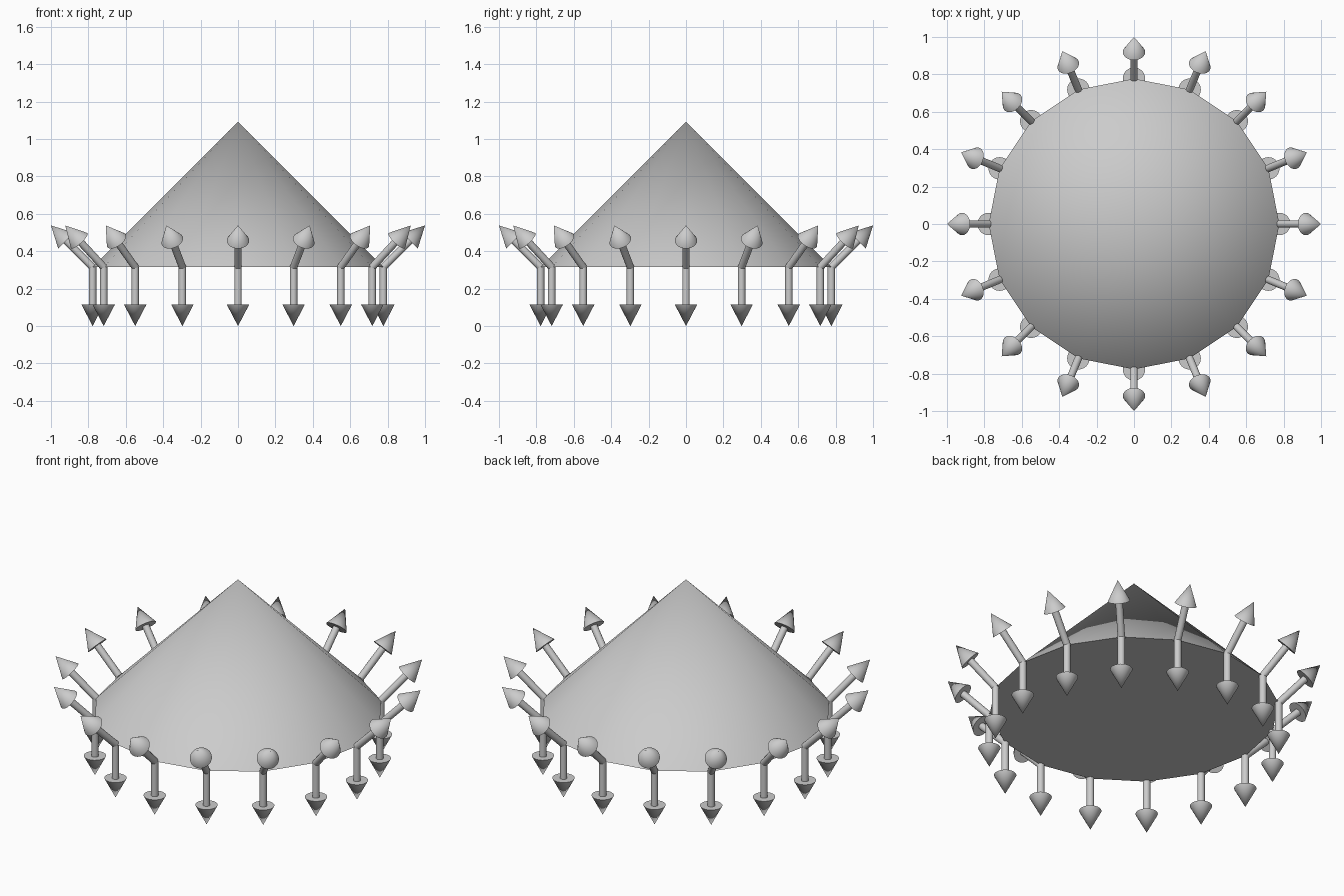
import bpy
from math import radians, sin, cos, pi
from mathutils import Vector

if "Cube" in bpy.data.objects:
    bpy.data.objects.remove(bpy.data.objects["Cube"])

SIDES = 16
LENGTH = 0.315                        # arrow length = height of the rim
RIM = 1 - LENGTH * cos(pi / 4)        # cone radius
HEAD, HEAD_R, SHAFT_R = 0.115, 0.06, 0.02


def smooth(obj):
    bpy.ops.object.shade_smooth_by_angle(angle=radians(60))
    return obj


def cone(name, verts, radius, depth, base, direction):
    """Closed cone with its base centre at base, pointing along direction."""
    d = Vector(direction).normalized()
    bpy.ops.mesh.primitive_cone_add(
        vertices=verts, radius1=radius, radius2=0, depth=depth,
        location=Vector(base) + d * depth / 2,
        rotation=d.to_track_quat('Z', 'Y').to_euler())
    obj = bpy.context.object
    obj.name = name
    return smooth(obj)


def arrow(name, start, direction):
    d = Vector(direction).normalized()
    start = Vector(start)
    shaft = LENGTH - HEAD
    bpy.ops.mesh.primitive_cylinder_add(
        vertices=16, radius=SHAFT_R, depth=shaft,
        location=start + d * shaft / 2,
        rotation=d.to_track_quat('Z', 'Y').to_euler())
    bpy.context.object.name = name + "_shaft"
    smooth(bpy.context.object)
    cone(name + "_head", 24, HEAD_R, HEAD, start + d * shaft, d)


# main cone, smooth sides and flat base
cone("cone", SIDES, RIM, RIM, (0, 0, LENGTH), (0, 0, 1))

# two normal arrows at every rim corner
for i in range(SIDES):
    a = 2 * pi * i / SIDES
    corner = (RIM * cos(a), RIM * sin(a), LENGTH)
    arrow(f"base_normal_{i:02d}", corner, (0, 0, -1))
    arrow(f"side_normal_{i:02d}", corner, (cos(a), sin(a), 1))
